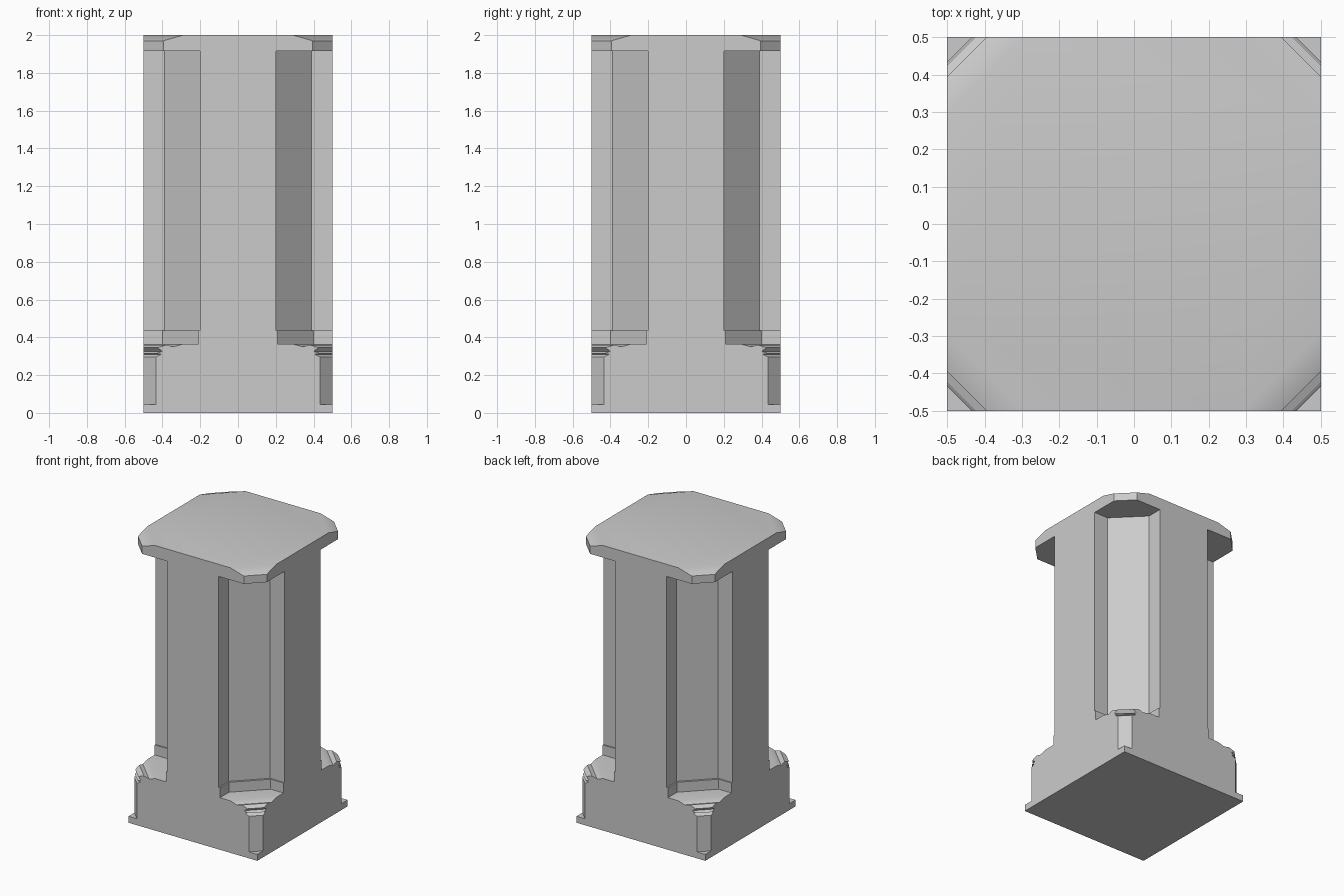
import bpy, bmesh
from math import sqrt, radians, pi
from mathutils import Matrix, Vector

cube = bpy.data.objects.get("Cube")
if cube:
    bpy.data.objects.remove(cube, do_unlink=True)

stone = bpy.data.materials.new("grey stone")
stone.use_nodes = True
COLOUR = (0.6, 0.6, 0.6, 1)
stone.diffuse_color = COLOUR
stone.node_tree.nodes["Principled BSDF"].inputs["Base Color"].default_value = COLOUR


def prism(name, points, direction):
    """Extrude a polygon along a vector into a closed solid."""
    bm = bmesh.new()
    face = bm.faces.new([bm.verts.new(p) for p in points])
    top = bmesh.ops.extrude_face_region(bm, geom=[face])["geom"]
    moved = [v for v in top if isinstance(v, bmesh.types.BMVert)]
    bmesh.ops.translate(bm, verts=moved, vec=direction)
    bmesh.ops.recalc_face_normals(bm, faces=bm.faces)
    mesh = bpy.data.meshes.new(name)
    bm.to_mesh(mesh)
    bm.free()
    mesh.materials.append(stone)
    ob = bpy.data.objects.new(name, mesh)
    bpy.context.collection.objects.link(ob)
    return ob


def notch(name, wall, diagonal, low, high):
    """Upright corner recess with a chamfered inner corner."""
    inner = diagonal - wall
    plan = [(wall, 0.7), (wall, inner), (inner, wall), (0.7, wall), (0.7, 0.7)]
    return prism(name, [(x, y, low) for x, y in plan], (0, 0, high - low))


def corner_profile(name, profile):
    """Profile of (x + y, z) swept straight across the corner."""
    side = Vector((1, -1, 0))
    points = [Vector((d / 2, d / 2, z)) - side for d, z in profile]
    return prism(name, points, side * 2)


# Full block
pillar = prism("pillar", [(-.5, -.5, 0), (.5, -.5, 0), (.5, .5, 0), (-.5, .5, 0)], (0, 0, 2))

# Shapes removed from one corner
cutters = [
    notch("shaft_recess", 0.2, 0.59, 0.435, 1.915),
    notch("foot_recess", 0.21, 0.61, 0.365, 0.5),
    corner_profile("base_ridge_cut", [
        (0.79, 0.42), (0.79, 0.365), (0.84, 0.35), (0.88, 0.36), (0.925, 0.345),
        (0.90, 0.325), (0.93, 0.315), (0.905, 0.31), (0.935, 0.295),
        (0.935, 0.045), (1.2, 0.045), (1.2, 0.42)]),
    corner_profile("cap_corner_cut", [
        (0.895, 1.85), (0.895, 1.97), (0.79, 2.0), (0.615, 2.05), (1.2, 2.05), (1.2, 1.85)]),
]

# Cut all four corners
for cutter in cutters:
    cutter.hide_render = True
    cutter.hide_set(True)
    for quarter in range(4):
        tool = cutter.copy()
        tool.data = cutter.data.copy()
        tool.data.transform(Matrix.Rotation(quarter * pi / 2, 4, 'Z'))
        bpy.context.collection.objects.link(tool)
        mod = pillar.modifiers.new("cut", 'BOOLEAN')
        mod.operation = 'DIFFERENCE'
        mod.solver = 'EXACT'
        mod.object = tool
        bpy.context.view_layer.objects.active = pillar
        bpy.ops.object.modifier_apply(modifier=mod.name)
        bpy.data.objects.remove(tool, do_unlink=True)
    bpy.data.objects.remove(cutter, do_unlink=True)

# Soften the shallow cap slopes while keeping the carved edges sharp
bpy.ops.object.select_all(action='DESELECT')
pillar.select_set(True)
bpy.context.view_layer.objects.active = pillar
bpy.ops.object.shade_smooth_by_angle(angle=radians(30))
